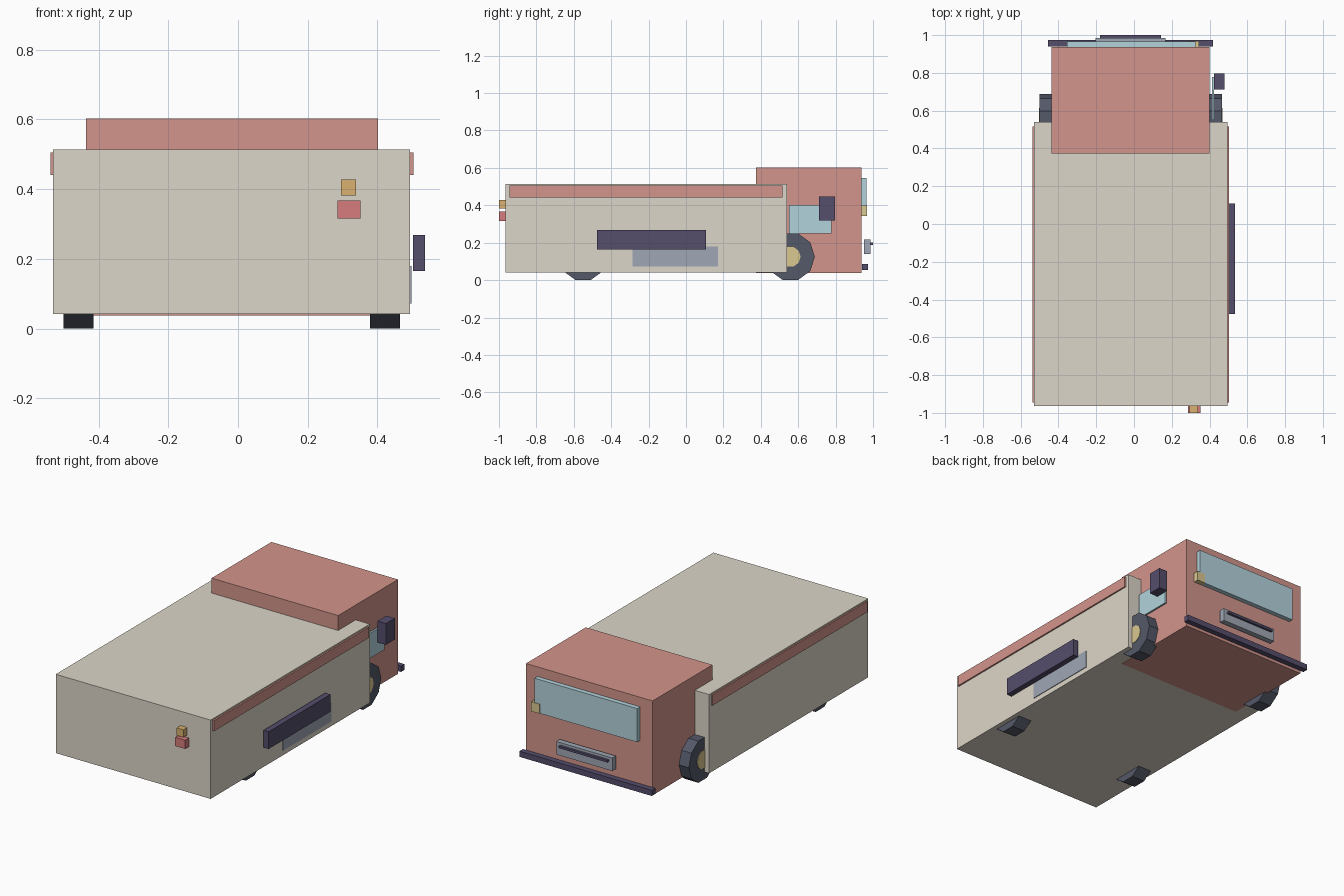
import bpy, math

if "Cube" in bpy.data.objects:
    bpy.data.objects.remove(bpy.data.objects["Cube"])


def material(name, rgb):
    m = bpy.data.materials.new(name)
    m.diffuse_color = (*rgb, 1)
    m.use_nodes = True
    m.node_tree.nodes["Principled BSDF"].inputs["Base Color"].default_value = m.diffuse_color
    return m


CREAM = material("cream", (0.72, 0.67, 0.58))
RED = material("faded_red", (0.65, 0.30, 0.26))
DARK = material("dark_purple", (0.09, 0.075, 0.15))
TYRE = material("tyre", (0.09, 0.10, 0.14))
HUB = material("hub", (0.70, 0.58, 0.28))
GLASS = material("glass", (0.45, 0.65, 0.72))
STEEL = material("steel", (0.35, 0.39, 0.46))
AMBER = material("amber", (0.70, 0.44, 0.16))
LAMP = material("lamp_red", (0.68, 0.20, 0.20))
MID_X = -0.018  # centre line of the truck body


def box(name, x, y, z, mat):
    """Box given as (min, max) on each axis."""
    lo, hi = zip(x, y, z)
    bpy.ops.mesh.primitive_cube_add(
        size=1, location=[(a + b) / 2 for a, b in zip(lo, hi)])
    ob = bpy.context.object
    ob.name = name
    ob.scale = [b - a for a, b in zip(lo, hi)]
    ob.data.materials.append(mat)


def disc(name, x, y, z, radius, width, mat):
    """Ten-sided cylinder on an axle along x, with a vertex pointing along y."""
    bpy.ops.mesh.primitive_cylinder_add(
        vertices=10, radius=radius, depth=width, location=(x, y, z),
        rotation=(0, math.pi / 2, 0))
    ob = bpy.context.object
    ob.name = name
    ob.data.materials.append(mat)


# Cargo body and cab
box("cargo_body", (-0.53, 0.494), (-0.964, 0.539), (0.042, 0.513), CREAM)
box("cab", (-0.436, 0.401), (0.373, 0.938), (0.038, 0.602), RED)

# Red trim strips along both upper edges
for side, x in (("right", (0.493, 0.503)), ("left", (-0.538, -0.529))):
    box(side + "_trim_strip", x, (-0.945, 0.517), (0.441, 0.505), RED)

# Side locker and skirt panel, right side only
box("side_locker", (0.502, 0.536), (-0.476, 0.108), (0.165, 0.268), DARK)
box("skirt_panel", (0.49, 0.498), (-0.287, 0.171), (0.072, 0.179), STEEL)

# Lamps on the end of the cargo body
box("amber_lamp", (0.295, 0.339), (-1.0, -0.964), (0.382, 0.427), AMBER)
box("red_lamp", (0.285, 0.351), (-1.0, -0.964), (0.316, 0.368), LAMP)

# Wheels with hubs slightly proud of the tyre
for axle, y in (("cab", 0.558), ("cargo", -0.55)):
    for side, s in (("right", 1), ("left", -1)):
        disc(f"{axle}_{side}_tyre", MID_X + s * 0.440, y, 0.125, 0.131, 0.086, TYRE)
        disc(f"{axle}_{side}_hub", MID_X + s * 0.455, y, 0.125, 0.055, 0.062, HUB)

# Cab glass, mirror and marker lamp
box("windscreen", (-0.354, 0.325), (0.938, 0.966), (0.344, 0.545), GLASS)
box("side_window", (0.413, 0.424), (0.55, 0.778), (0.25, 0.401), GLASS)
box("side_mirror", (0.424, 0.48), (0.711, 0.796), (0.319, 0.446), DARK)
box("marker_lamp", (0.29, 0.345), (0.938, 0.969), (0.343, 0.4), HUB)

# Bumper, grille and grille slot
box("bumper", (-0.456, 0.419), (0.941, 0.974), (0.053, 0.087), DARK)
box("grille", (-0.203, 0.167), (0.953, 0.986), (0.139, 0.217), STEEL)
box("grille_slot", (-0.18, 0.142), (0.984, 1.0), (0.189, 0.202), DARK)
